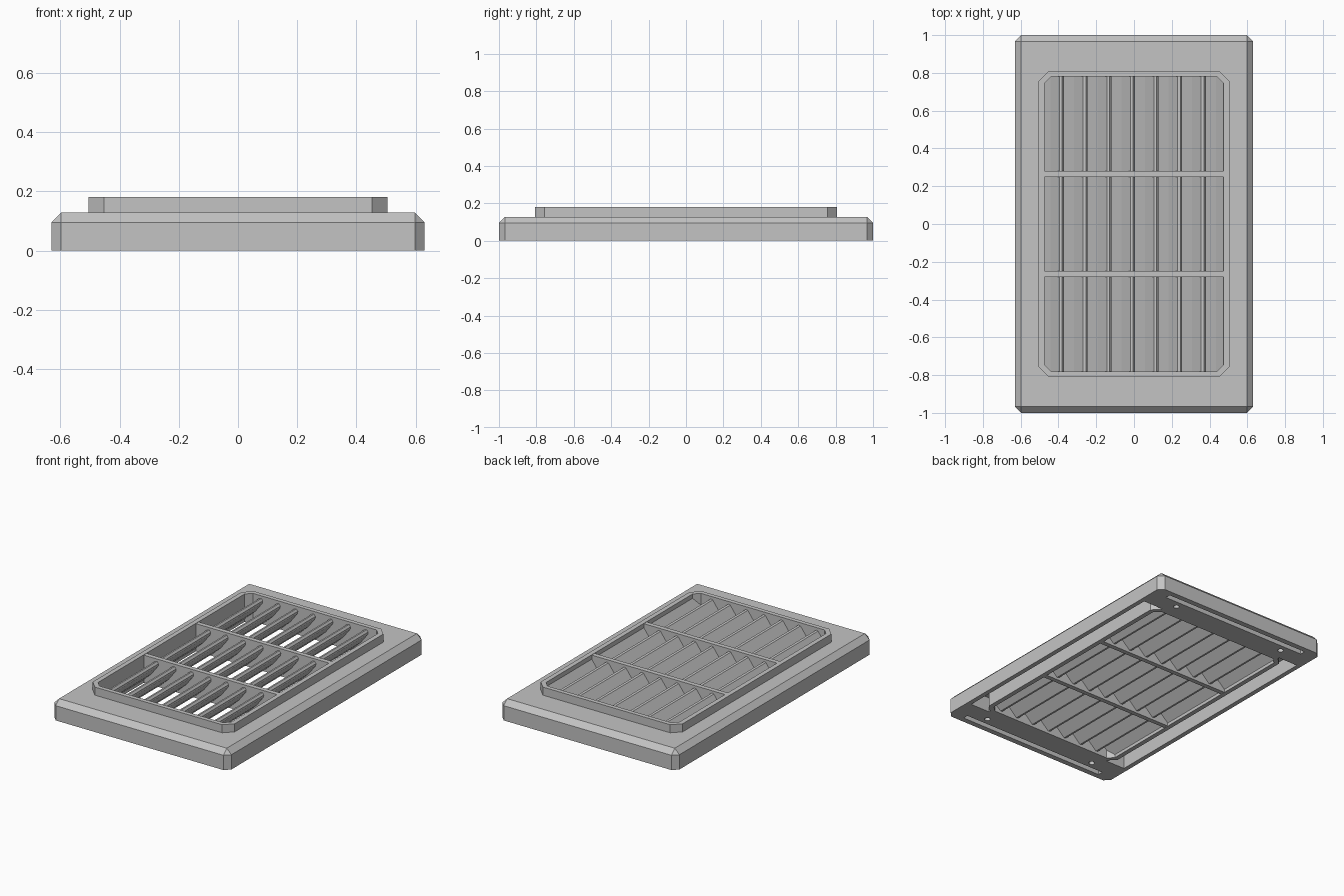
import bpy, bmesh, math
from mathutils import Matrix

old = bpy.data.objects.get("Cube")
if old:
    bpy.data.objects.remove(old, do_unlink=True)

grey = bpy.data.materials.new("vent grey")
COLOUR = (0.55, 0.55, 0.55, 1)
grey.diffuse_color = COLOUR
grey.use_nodes = True
grey.node_tree.nodes["Principled BSDF"].inputs["Base Color"].default_value = COLOUR


def finish(name, bm):
    bmesh.ops.remove_doubles(bm, verts=bm.verts, dist=1e-5)
    bmesh.ops.recalc_face_normals(bm, faces=bm.faces)
    mesh = bpy.data.meshes.new(name)
    bm.to_mesh(mesh)
    bm.free()
    mesh.materials.append(grey)
    obj = bpy.data.objects.new(name, mesh)
    bpy.context.collection.objects.link(obj)
    return obj


def outline(x, y, c):
    """Rectangle of half sizes x, y with corners cut by c."""
    return [(x, c - y), (x, y - c), (x - c, y), (c - x, y),
            (-x, y - c), (-x, c - y), (c - x, -y), (x - c, -y)]


def loft(name, levels):
    """Solid through levels of (z, half x, half y, corner cut)."""
    bm = bmesh.new()
    rings = [[bm.verts.new((px, py, z)) for px, py in outline(x, y, c)]
             for z, x, y, c in levels]
    bm.faces.new(rings[0])
    bm.faces.new(rings[-1])
    for a, b in zip(rings, rings[1:]):
        for i in range(len(a)):
            j = (i + 1) % len(a)
            bm.faces.new((a[i], a[j], b[j], b[i]))
    return finish(name, bm)


def box(name, x0, x1, y0, y1, z0, z1):
    bm = bmesh.new()
    bmesh.ops.create_cube(bm, size=1)
    for v in bm.verts:
        v.co = ((x0 + x1) / 2 + v.co.x * (x1 - x0),
                (y0 + y1) / 2 + v.co.y * (y1 - y0),
                (z0 + z1) / 2 + v.co.z * (z1 - z0))
    return finish(name, bm)


def peg(name, x, y, radius, depth):
    bm = bmesh.new()
    bmesh.ops.create_cone(bm, cap_ends=True, segments=16, radius1=radius,
                          radius2=radius, depth=2 * depth,
                          matrix=Matrix.Translation((x, y, 0)))
    return finish(name, bm)


def boolean(obj, cutter, operation="DIFFERENCE"):
    cutter.hide_render = True
    mod = obj.modifiers.new("cut", "BOOLEAN")
    mod.operation = operation
    mod.solver = "EXACT"
    mod.object = cutter
    bpy.context.view_layer.objects.active = obj
    bpy.ops.object.modifier_apply(modifier=mod.name)
    bpy.data.objects.remove(cutter, do_unlink=True)


TOP = 0.18

# Outer cover with chamfered corners and top edge
cover = loft("cover", [(0, 0.63, 1, 0.033), (0.095, 0.63, 1, 0.033),
                       (0.128, 0.597, 0.967, 0)])
boolean(cover, loft("opening", [(-0.1, 0.49, 0.795, 0.045), (0.3, 0.49, 0.795, 0.045)]))
for s in (-1, 1):
    # Hollow underside along the long walls
    boolean(cover, box("hollow", *sorted((s * 0.46, s * 0.6)), -0.81, 0.81, -0.1, 0.097))
    # Groove and fixing holes in each end block
    boolean(cover, box("groove", -0.53, 0.53, *sorted((s * 0.93, s * 0.965)), -0.1, 0.06))
    for x in (-0.41, 0.41):
        boolean(cover, peg("hole", x, s * 0.885, 0.018, 0.05))

# Raised inner frame
frame = loft("inner_frame", [(0, 0.505, 0.808, 0.052), (TOP, 0.505, 0.808, 0.052)])
boolean(frame, loft("window", [(-0.1, 0.475, 0.78, 0.035), (0.3, 0.475, 0.78, 0.035)]))

# Cross bars
for name, y in (("front_cross_bar", -0.265), ("back_cross_bar", 0.265)):
    box(name, -0.48, 0.48, y - 0.015, y + 0.015, 0.001, TOP - 0.002)

# Slanted louvres, low on the right side and high on the left
PROFILE = [(-0.124, 0.02), (-0.108, 0.016), (-0.05, 0.07), (0.0, 0.135),
           (0.002, 0.15), (-0.008, 0.163), (-0.022, 0.16), (-0.07, 0.095),
           (-0.124, 0.04)]
bm = bmesh.new()
for k in range(8):
    tip = -0.372 + 0.125 * k
    ends = [[bm.verts.new((tip + px, y, pz)) for px, pz in PROFILE] for y in (-0.85, 0.85)]
    bm.faces.new(ends[0])
    bm.faces.new(ends[1])
    for i in range(len(PROFILE)):
        j = (i + 1) % len(PROFILE)
        bm.faces.new((ends[0][i], ends[0][j], ends[1][j], ends[1][i]))
louvres = finish("louvres", bm)
boolean(louvres, loft("trim", [(-0.1, 0.485, 0.79, 0.04), (0.3, 0.485, 0.79, 0.04)]), "INTERSECT")
